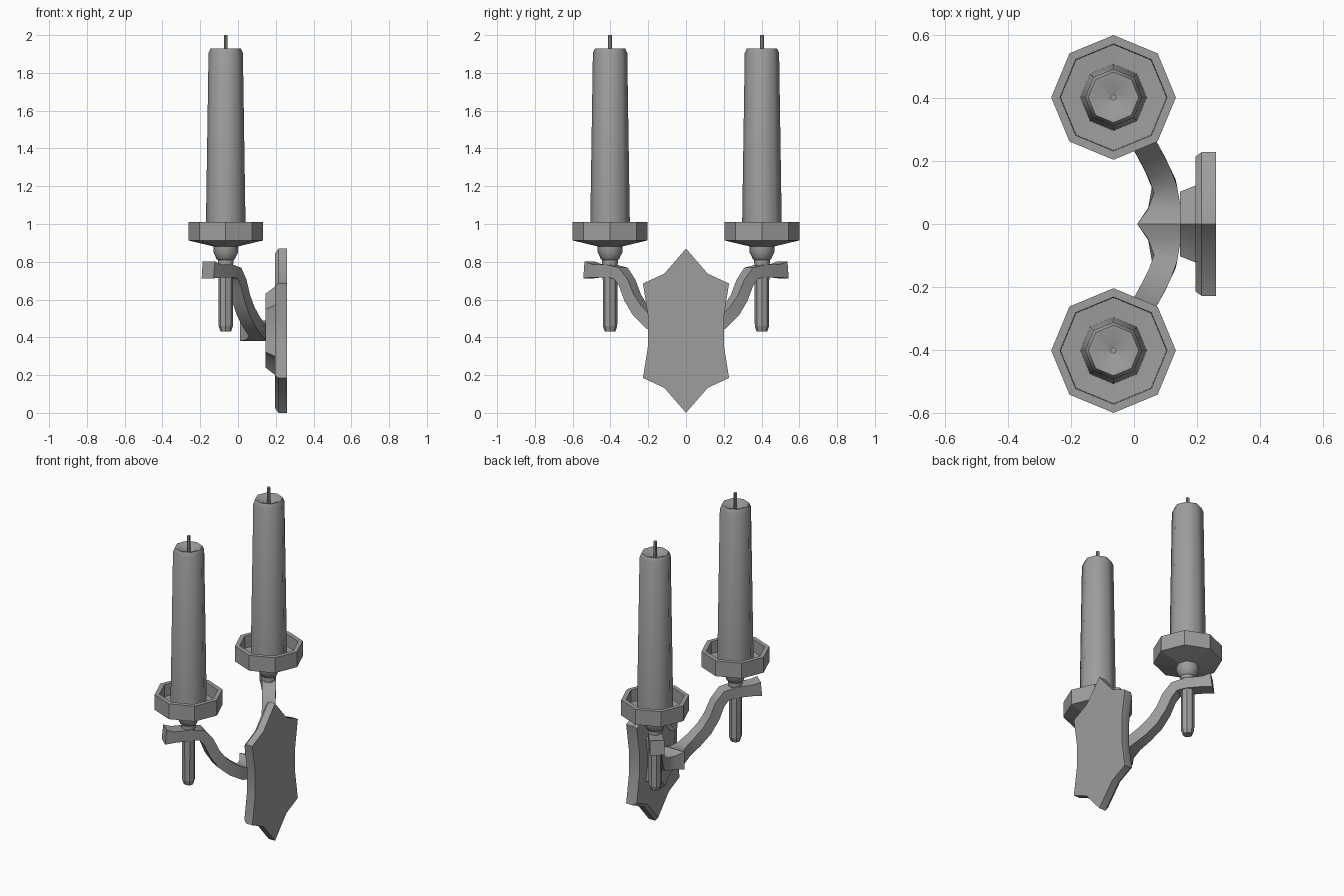
import bpy, bmesh
from math import sin, cos, tau, radians
from mathutils import Vector

if "Cube" in bpy.data.objects:
    bpy.data.objects.remove(bpy.data.objects["Cube"])

# Dark grey iron shared by all parts
iron = bpy.data.materials.new("dark_grey")
iron.diffuse_color = (0.34, 0.34, 0.34, 1)
iron.use_nodes = True
iron.node_tree.nodes["Principled BSDF"].inputs["Base Color"].default_value = iron.diffuse_color


def make_object(name, rings, smooth=0):
    """Skin a list of equal-length vertex rings, capping both ends."""
    bm = bmesh.new()
    loops = [[bm.verts.new(p) for p in ring] for ring in rings]
    n = len(loops[0])
    for a, b in zip(loops, loops[1:]):
        for i in range(n):
            j = (i + 1) % n
            bm.faces.new((a[i], a[j], b[j], b[i]))
    bm.faces.new(loops[0][::-1])
    bm.faces.new(loops[-1])
    bmesh.ops.recalc_face_normals(bm, faces=bm.faces)
    mesh = bpy.data.meshes.new(name)
    bm.to_mesh(mesh)
    bm.free()
    mesh.materials.append(iron)
    ob = bpy.data.objects.new(name, mesh)
    bpy.context.collection.objects.link(ob)
    if smooth:
        bpy.ops.object.select_all(action='DESELECT')
        ob.select_set(True)
        bpy.context.view_layer.objects.active = ob
        bpy.ops.object.shade_smooth_by_angle(angle=radians(smooth))
    return ob


def lathe(name, profile, x, y, sides=8, smooth=0):
    rings = [[(x + r * cos(tau * i / sides), y + r * sin(tau * i / sides), z)
              for i in range(sides)] for r, z in profile]
    return make_object(name, rings, smooth)


# Candle holders, candles and wicks on both sides
CX, CY = -0.065, 0.402
for side, s in (("left", -1), ("right", 1)):
    y = s * CY
    lathe("drip_dish_" + side, [(0.06, 0.88), (0.198, 0.913), (0.198, 1.01),
                                (0.17, 1.01), (0.168, 0.935), (0.08, 0.93)], CX, y)
    lathe("candle_cup_" + side, [(0.042, 0.79), (0.042, 0.81), (0.05, 0.815),
                                 (0.055, 0.83), (0.066, 0.85), (0.066, 0.885)],
          CX, y, smooth=50)
    lathe("drop_spike_" + side, [(0.028, 0.43), (0.038, 0.46), (0.039, 0.79)], CX, y)
    lathe("candle_" + side, [(0.106, 0.92), (0.091, 1.905), (0.08, 1.93),
                             (0.07, 1.93), (0.012, 1.90)], CX, y, smooth=50)
    lathe("wick_" + side, [(0.01, 1.89), (0.01, 2.0)], CX, y)

# Wall plate: star-like outline as (y, z) about its centre
half = [(0, 0.435), (0.115, 0.302), (0.228, 0.25), (0.201, 0.08)]
right = half + [(y, -z) for y, z in half[::-1]]
outline = right + [(-y, z) for y, z in right[-2:0:-1]]


def plate_ring(x, k):
    return [(x, k * y, 0.435 + k * z) for y, z in outline]


make_object("wall_plate", [plate_ring(0.195, 0.94), plate_ring(0.215, 1.0),
                           plate_ring(0.26, 1.0)], smooth=40)
make_object("raised_boss", [plate_ring(0.146, 0.45), plate_ring(0.197, 0.54)], smooth=40)

# Curved double arm: (x, y, z, inner half width, outer half width, height)
half_arm = [
    (0.10, 0.00, 0.435, 0.09, 0.045, 0.11),
    (0.10, 0.05, 0.43, 0.055, 0.048, 0.085),
    (0.098, 0.12, 0.44, 0.038, 0.038, 0.075),
    (0.072, 0.18, 0.48, 0.038, 0.038, 0.072),
    (0.040, 0.24, 0.54, 0.038, 0.038, 0.070),
    (0.016, 0.282, 0.61, 0.038, 0.038, 0.066),
    (-0.002, 0.312, 0.69, 0.038, 0.038, 0.064),
    (-0.025, 0.345, 0.74, 0.040, 0.040, 0.066),
    (-0.065, 0.402, 0.752, 0.041, 0.041, 0.068),
    (-0.125, 0.475, 0.752, 0.041, 0.041, 0.070),
    (-0.158, 0.513, 0.757, 0.042, 0.042, 0.090),
]
arm = [(x, -y, *rest) for x, y, *rest in half_arm[:0:-1]] + half_arm
pts = [Vector(a[:3]) for a in arm]
rings = []
for i, (p, a) in enumerate(zip(pts, arm)):
    t = (pts[min(i + 1, len(pts) - 1)] - pts[max(i - 1, 0)]).normalized()
    w = Vector((t.y, -t.x, 0)).normalized()
    up = w.cross(t).normalized() * a[5] / 2
    rings.append([p - w * a[3] - up, p + w * a[4] - up,
                  p + w * a[4] + up, p - w * a[3] + up])
make_object("double_arm", rings, smooth=40)
